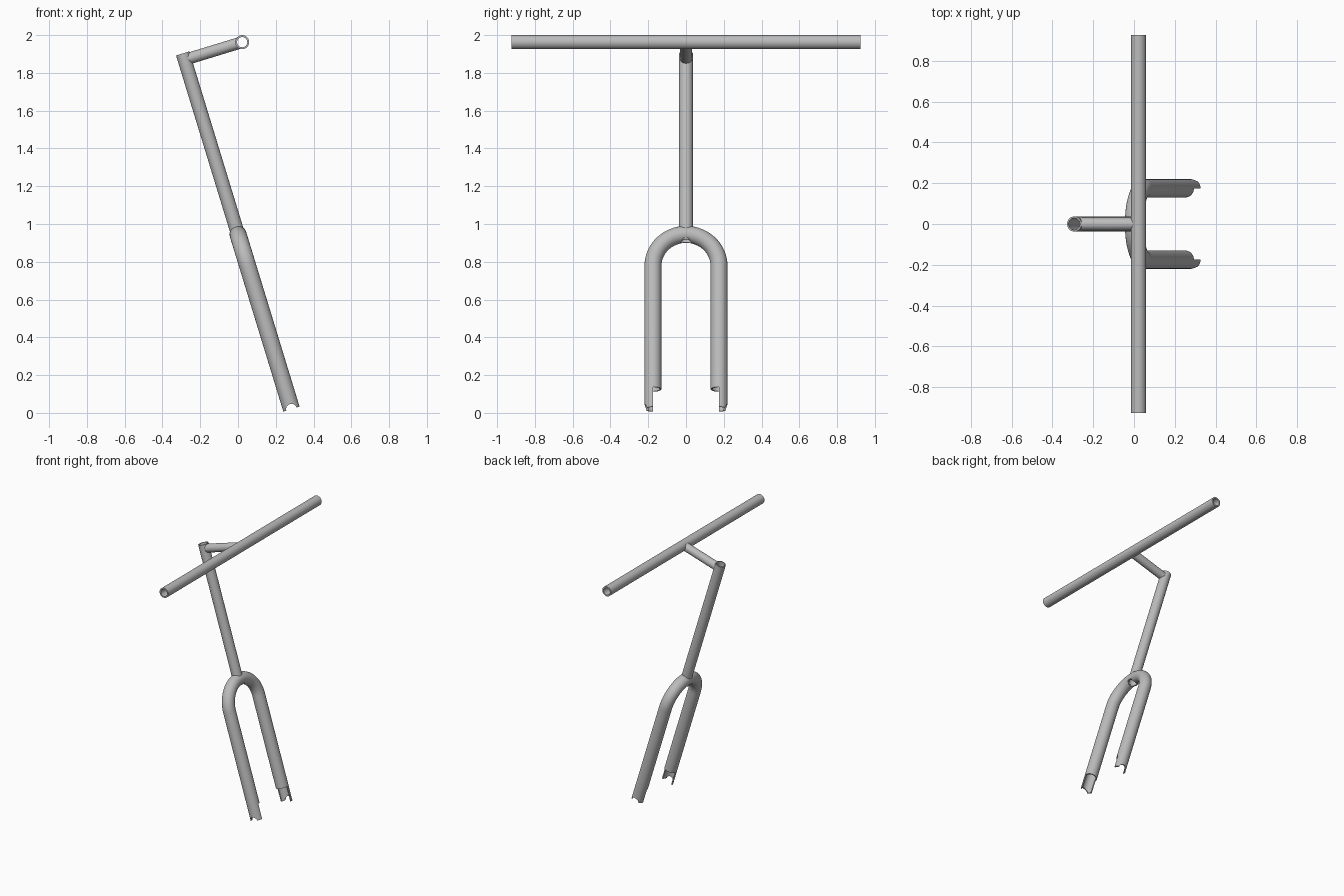
import bpy, bmesh, math
from mathutils import Matrix, Vector

cube = bpy.data.objects.get("Cube")
if cube:
    bpy.data.objects.remove(cube)

SIDES = 40
LEG_R, LEG_Y = 0.045, 0.175      # fork tube radius and half spacing
BEND_T = 0.792                   # height where the crown bend starts
TOP_T = 1.969                    # top of the steerer
BAR_V, BAR_T = 0.3185, 1.934     # handlebar centre in the fork plane
BORE = 0.029

# Everything is built upright, then tilted by the steering angle
TILT = Matrix.Translation((0.283, 0, 0.02)) @ Matrix.Rotation(math.radians(-17), 4, 'Y')

steel = bpy.data.materials.new("grey steel")
steel.use_nodes = True
grey = (0.5, 0.5, 0.5, 1)
steel.diffuse_color = grey
steel.node_tree.nodes["Principled BSDF"].inputs["Base Color"].default_value = grey


def finish(name, bm):
    bmesh.ops.recalc_face_normals(bm, faces=bm.faces)
    mesh = bpy.data.meshes.new(name)
    bm.to_mesh(mesh)
    bm.free()
    mesh.materials.append(steel)
    obj = bpy.data.objects.new(name, mesh)
    obj.matrix_world = TILT
    bpy.context.collection.objects.link(obj)
    return obj


def pipe(name, path, outer, inner=0, side=(1, 0, 0)):
    """Sweep a circle along a planar path; side is the normal of that plane."""
    bm = bmesh.new()
    pts, side = [Vector(p) for p in path], Vector(side)

    def rings(radius):
        result = []
        for i, p in enumerate(pts):
            tangent = (pts[min(i + 1, len(pts) - 1)] - pts[max(i - 1, 0)]).normalized()
            across = side.cross(tangent)
            angles = [math.tau * k / SIDES for k in range(SIDES)]
            result.append([bm.verts.new(p + radius * (side * math.cos(a) + across * math.sin(a)))
                           for a in angles])
        return result

    loops = rings(outer)
    if inner:
        loops += rings(inner)[::-1]
        loops.append(loops[0])
    else:
        bm.faces.new(loops[0])
        bm.faces.new(loops[-1])
    for a, b in zip(loops, loops[1:]):
        for k in range(SIDES):
            n = (k + 1) % SIDES
            bm.faces.new((a[k], a[n], b[n], b[k]))
    return finish(name, bm)


def box(name, centre, size):
    bm = bmesh.new()
    bmesh.ops.create_cube(bm, size=1, matrix=Matrix.Translation(centre) @ Matrix.Diagonal((*size, 1)))
    return finish(name, bm)


def cut(obj, cutters):
    for c in cutters:
        mod = obj.modifiers.new("cut", 'BOOLEAN')
        mod.operation, mod.solver, mod.object = 'DIFFERENCE', 'EXACT', c
    bpy.context.view_layer.update()
    graph = bpy.context.evaluated_depsgraph_get()
    mesh = bpy.data.meshes.new_from_object(obj.evaluated_get(graph))
    obj.modifiers.clear()
    obj.data = mesh


# Fork: two legs joined by a half-circle crown
STEPS = 32
arc = [(0, -LEG_Y * math.cos(math.pi * i / STEPS), BEND_T + LEG_Y * math.sin(math.pi * i / STEPS))
       for i in range(STEPS + 1)]
fork = pipe("fork", [(0, -LEG_Y, 0)] + arc + [(0, LEG_Y, 0)], LEG_R, 0.037)

# Steerer, stem and handlebar
steerer = pipe("steerer", [(0, 0, 0.93), (0, 0, TOP_T)], 0.037, BORE)
stem = pipe("stem", [(0.01, 0, BAR_T), (0.31, 0, BAR_T)], 0.031, 0.024, side=(0, 1, 0))
bar = pipe("handlebar", [(BAR_V, -0.925, BAR_T), (BAR_V, 0.925, BAR_T)], 0.037, 0.027)

# Cutters: tube bores, open inner halves of the leg ends, round axle notches
bore = pipe("steerer_bore", [(0, 0, 0.86), (0, 0, 2.1)], BORE)
bar_bore = pipe("bar_bore", [(BAR_V, -0.2, BAR_T), (BAR_V, 0.2, BAR_T)], 0.028)
opening = box("leg_opening", (0, 0, 0.035), (0.2, 2 * LEG_Y, 0.15))
notch = pipe("axle_notch", [(0, -0.4, 0), (0, 0.4, 0)], 0.028)

cut(fork, [bore, opening, notch])
cut(stem, [bore, bar_bore])
for helper in (bore, bar_bore, opening, notch):
    bpy.data.objects.remove(helper)

# Smooth tubes with crisp cut edges
bpy.ops.object.select_all(action='DESELECT')
for obj in (fork, steerer, stem, bar):
    obj.select_set(True)
bpy.context.view_layer.objects.active = fork
bpy.ops.object.shade_smooth_by_angle(angle=math.radians(35))
